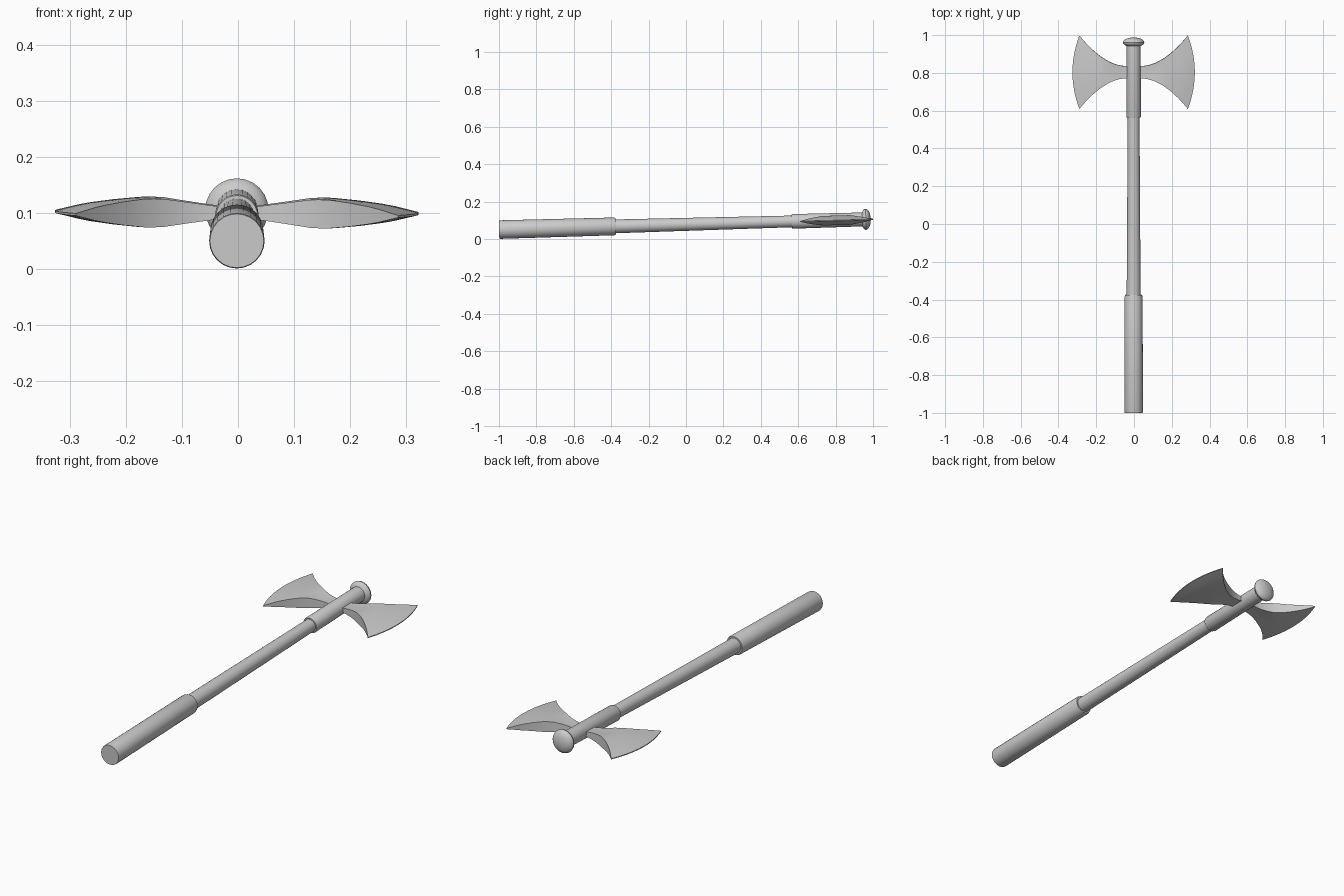
import bpy, bmesh, math
from mathutils import Matrix

if "Cube" in bpy.data.objects:
    bpy.data.objects.remove(bpy.data.objects["Cube"])

# The whole axe lies along y and rises slightly towards the head
SLOPE = 0.028
POSE = (Matrix.Translation((-0.002, 0, 0.0505 + SLOPE)) @
        Matrix.Rotation(math.atan(SLOPE), 4, 'X') @ Matrix.Rotation(0.006, 4, 'Y'))


def finish(bm, name):
    bmesh.ops.remove_doubles(bm, verts=bm.verts, dist=1e-5)
    bmesh.ops.recalc_face_normals(bm, faces=bm.faces)
    bm.transform(POSE)
    me = bpy.data.meshes.new(name)
    bm.to_mesh(me)
    bm.free()
    ob = bpy.data.objects.new(name, me)
    bpy.context.collection.objects.link(ob)
    bpy.ops.object.select_all(action='DESELECT')
    ob.select_set(True)
    bpy.context.view_layer.objects.active = ob
    bpy.ops.object.shade_smooth_by_angle(angle=math.radians(30))
    return ob


def lathe(name, profile, n=24):
    """Closed round part from (radius, y) points."""
    bm = bmesh.new()
    rings = [[bm.verts.new((r * math.cos(2 * math.pi * i / n), y,
                            r * math.sin(2 * math.pi * i / n))) for i in range(n)]
             for r, y in profile]
    for a, b in zip(rings, rings[1:]):
        for i in range(n):
            j = (i + 1) % n
            bm.faces.new((a[i], a[j], b[j], b[i]))
    bm.faces.new(rings[0])
    bm.faces.new(rings[-1])
    return finish(bm, name)


# Handle parts
lathe("grip", [(0.048, -1.0), (0.0495, -0.994), (0.0475, -0.385), (0.044, -0.375)])
lathe("shaft", [(0.037, -0.40), (0.031, 0.60)])
lathe("head_socket", [(0.037, 0.565), (0.039, 0.57), (0.037, 0.96)])
lathe("end_knob", [(max(0.0565 * math.sin(a), 0.001), 0.962 - 0.026 * math.cos(a))
                   for a in [math.pi * k / 12 for k in range(13)]])


def half_thickness(x):
    pts = [(0.0, 0.010), (0.04, 0.012), (0.10, 0.020), (0.14, 0.0255), (0.17, 0.0255),
           (0.21, 0.021), (0.255, 0.014), (0.30, 0.002)]
    for (x0, t0), (x1, t1) in zip(pts, pts[1:]):
        if x <= x1:
            return t0 + (t1 - t0) * (x - x0) / (x1 - x0)
    return pts[-1][1]


def blade(name, side, nu=16, nv=16):
    """Flaring blade: concave flanks, curved cutting edge, lens thickness."""
    bm = bmesh.new()
    sheets = []
    for s in (1, -1):
        grid = []
        for i in range(nu + 1):
            u = i / nu
            flank = 0.01 + u * 0.277
            h = 0.0325 + 0.1625 * max(0, (flank - 0.04) / 0.247) ** 1.9
            z = half_thickness(0.01 + u * 0.29)
            row = []
            for j in range(nv + 1):
                t = 2 * j / nv - 1
                x = flank + 0.037 * u * (1 - t * t)
                row.append(bm.verts.new((side * x, 0.804 + t * h, s * z)))
            grid.append(row)
        sheets.append(grid)
        for i in range(nu):
            for j in range(nv):
                bm.faces.new((grid[i][j], grid[i + 1][j],
                              grid[i + 1][j + 1], grid[i][j + 1]))
    # Rim joining upper and lower faces
    def loop(g):
        return ([g[0][j] for j in range(nv)] + [g[i][nv] for i in range(nu)] +
                [g[nu][j] for j in range(nv, 0, -1)] + [g[i][0] for i in range(nu, 0, -1)])
    a, b = loop(sheets[0]), loop(sheets[1])
    for k in range(len(a)):
        m = (k + 1) % len(a)
        bm.faces.new((a[k], a[m], b[m], b[k]))
    return finish(bm, name)


blade("right_blade", 1)
blade("left_blade", -1)
